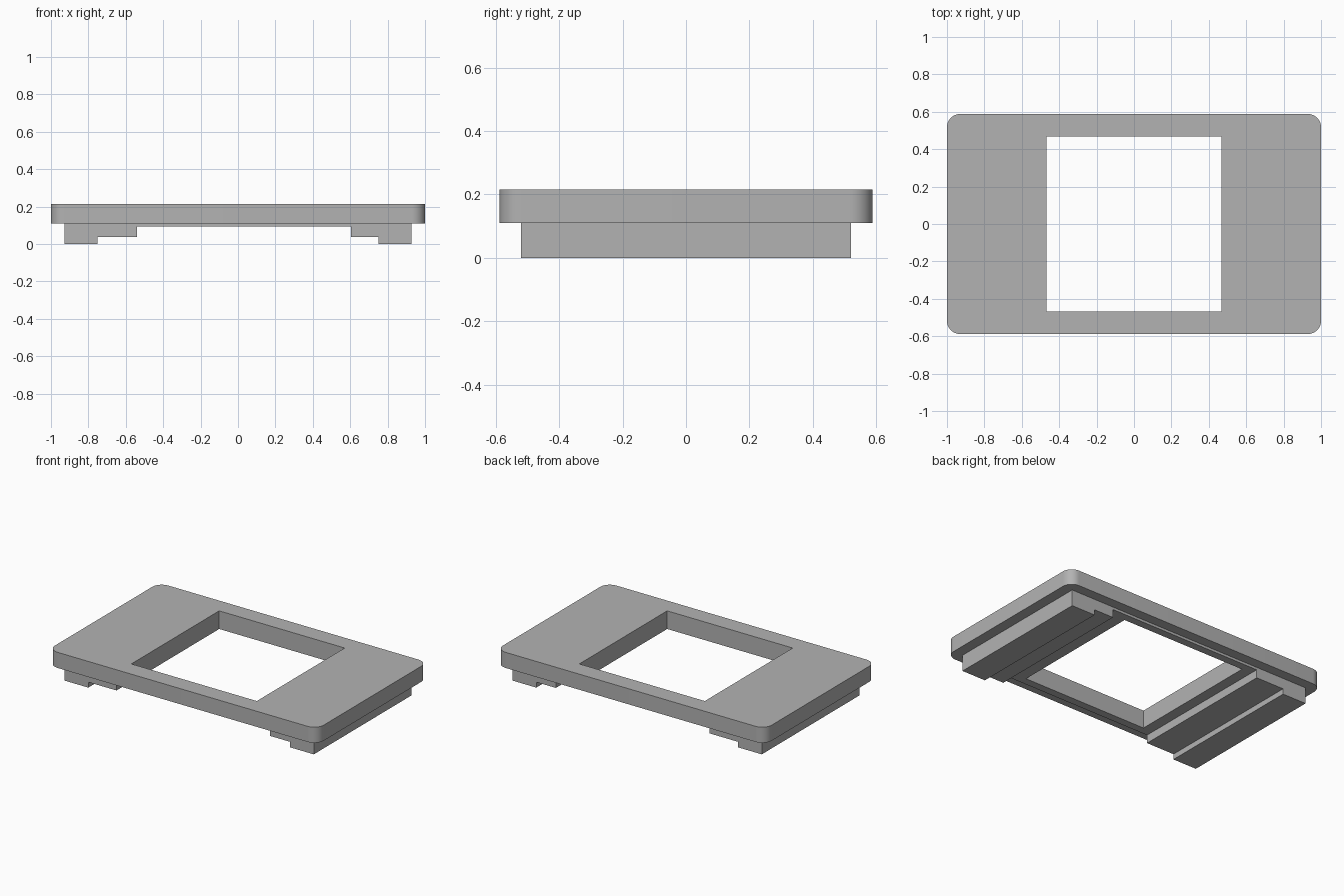
import bpy
import math
from mathutils import Matrix

if "Cube" in bpy.data.objects:
    bpy.data.objects.remove(bpy.data.objects["Cube"], do_unlink=True)

GREY = (0.45, 0.45, 0.45, 1)
grey = bpy.data.materials.new("plain grey")
grey.use_nodes = True
grey.diffuse_color = GREY
grey.node_tree.nodes["Principled BSDF"].inputs["Base Color"].default_value = GREY


def prism(name, outline, depth, matrix=Matrix()):
    """Extrude a closed outline along its local z by depth."""
    n = len(outline)
    verts = [(x, y, z) for z in (0, depth) for x, y in outline]
    faces = [tuple(reversed(range(n))), tuple(range(n, 2 * n))]
    faces += [(i, (i + 1) % n, n + (i + 1) % n, n + i) for i in range(n)]
    mesh = bpy.data.meshes.new(name)
    mesh.from_pydata(verts, [], faces)
    mesh.transform(matrix)
    mesh.materials.append(grey)
    obj = bpy.data.objects.new(name, mesh)
    bpy.context.collection.objects.link(obj)
    return obj


def rounded_rectangle(hx, hy, radius, steps=10):
    points = []
    for quarter, (sx, sy) in enumerate([(1, 1), (-1, 1), (-1, -1), (1, -1)]):
        for i in range(steps + 1):
            a = math.pi / 2 * (quarter + i / steps)
            points.append((sx * (hx - radius) + radius * math.cos(a),
                           sy * (hy - radius) + radius * math.sin(a)))
    return points


def combine(target, tool, operation):
    """Apply a boolean and remove the tool object."""
    mod = target.modifiers.new(operation.lower(), "BOOLEAN")
    mod.operation, mod.solver, mod.object = operation, "EXACT", tool
    bpy.ops.object.select_all(action="DESELECT")
    target.select_set(True)
    bpy.context.view_layer.objects.active = target
    bpy.ops.object.modifier_apply(modifier=mod.name)
    bpy.data.objects.remove(tool, do_unlink=True)


# Rounded faceplate
frame = prism("window_frame", rounded_rectangle(1, 0.588, 0.07), 0.105,
              Matrix.Translation((0, 0, 0.11)))

# Stepped underside with two feet, a profile in x and z run along y
END, FOOT, LEFT_STEP, RIGHT_STEP = 0.928, 0.75, 0.604, -0.54
STEP_Z, BASE_Z, TOP_Z = 0.037, 0.093, 0.15
profile = [(-END, 0), (-FOOT, 0), (-FOOT, STEP_Z), (RIGHT_STEP, STEP_Z),
           (RIGHT_STEP, BASE_Z), (LEFT_STEP, BASE_Z), (LEFT_STEP, STEP_Z),
           (FOOT, STEP_Z), (FOOT, 0), (END, 0), (END, TOP_Z), (-END, TOP_Z)]
underside = prism("stepped_underside", profile, 1.04,
                  Matrix.Translation((0, 0.52, 0)) @ Matrix.Rotation(math.pi / 2, 4, "X"))
combine(frame, underside, "UNION")

# Square opening through the whole frame
w = 0.467
opening = prism("opening_cutter", [(-w, -w), (w, -w), (w, w), (-w, w)], 0.5,
                Matrix.Translation((0, 0, -0.1)))
opening.hide_render = True
combine(frame, opening, "DIFFERENCE")

bpy.ops.object.shade_smooth_by_angle(angle=math.radians(30))
